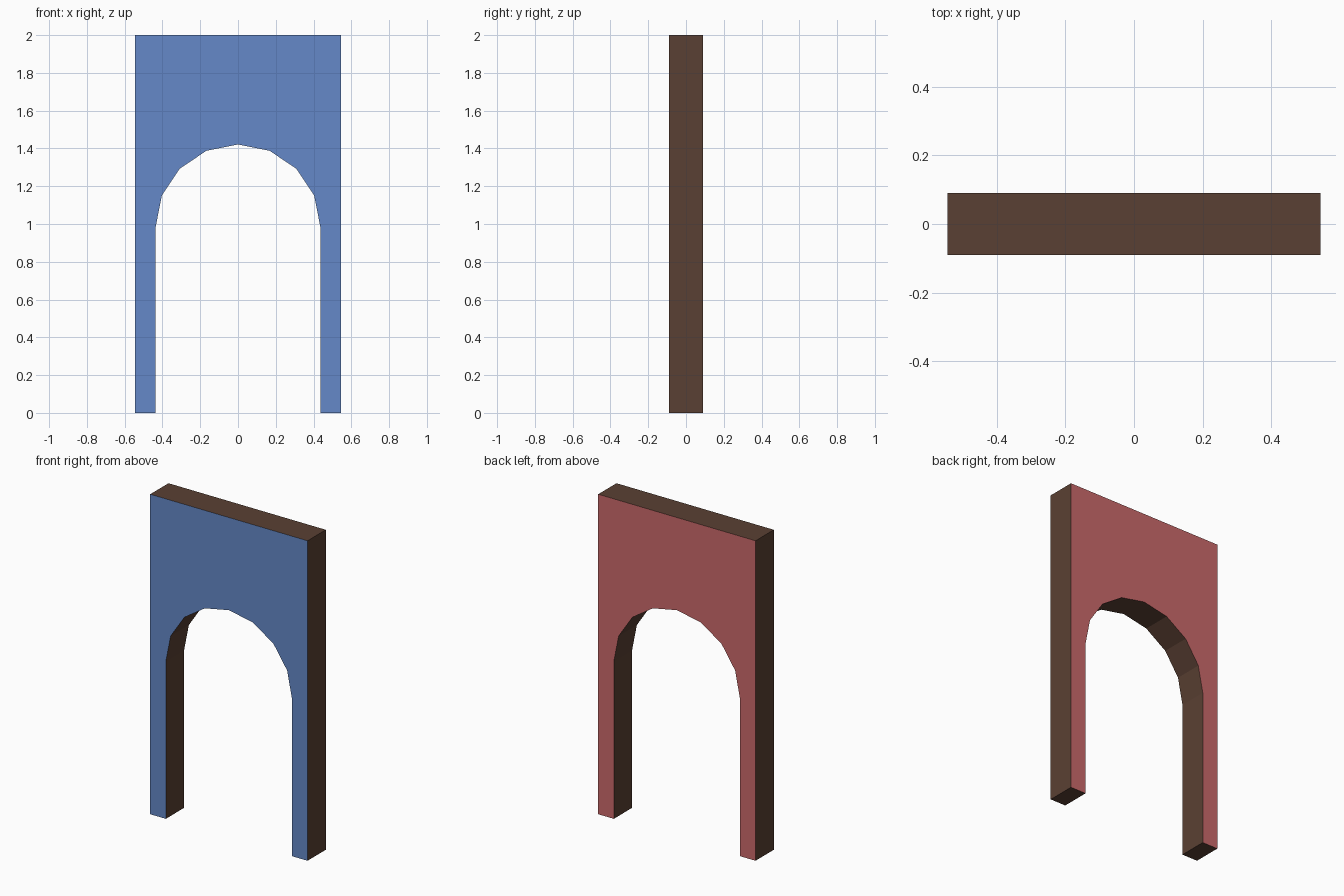
import bpy, bmesh, math

if "Cube" in bpy.data.objects:
    bpy.data.objects.remove(bpy.data.objects["Cube"])

W, D, H = 0.544, 0.09, 2.0      # half width, half depth, height
R, SPRING, SEGS = 0.436, 0.985, 8  # arch radius, springing height, sides


def material(name, rgb):
    m = bpy.data.materials.new(name)
    lin = [((c / 255 + 0.055) / 1.055) ** 2.4 for c in rgb]
    m.diffuse_color = (*lin, 1.0)
    m.use_nodes = True
    m.node_tree.nodes["Principled BSDF"].inputs["Base Color"].default_value = m.diffuse_color
    return m


# Front outline: outer rectangle with an arched opening
arch = [(R * math.cos(math.pi * i / SEGS), SPRING + R * math.sin(math.pi * i / SEGS))
        for i in range(SEGS + 1)]
outline = [(-W, 0), (-W, H), (W, H), (W, 0), (R, 0)] + arch + [(-R, 0)]

# Extrude the outline through the wall thickness
bm = bmesh.new()
face = bm.faces.new([bm.verts.new((x, -D, z)) for x, z in outline])
ext = bmesh.ops.extrude_face_region(bm, geom=[face], use_keep_orig=True)
moved = [g for g in ext["geom"] if isinstance(g, bmesh.types.BMVert)]
bmesh.ops.translate(bm, verts=moved, vec=(0, 2 * D, 0))
bmesh.ops.recalc_face_normals(bm, faces=bm.faces)

# Blue front, red back, brown edges
for f in bm.faces:
    f.normal_update()
    f.material_index = 1 if f.normal.y < -0.5 else 2 if f.normal.y > 0.5 else 0

mesh = bpy.data.meshes.new("arched_doorway")
bm.to_mesh(mesh)
bm.free()
for name, rgb in (("brown_edge", (90, 64, 51)),
                  ("blue_front", (101, 137, 200)),
                  ("red_back", (203, 106, 107))):
    mesh.materials.append(material(name, rgb))
bpy.context.collection.objects.link(bpy.data.objects.new("arched_doorway", mesh))
